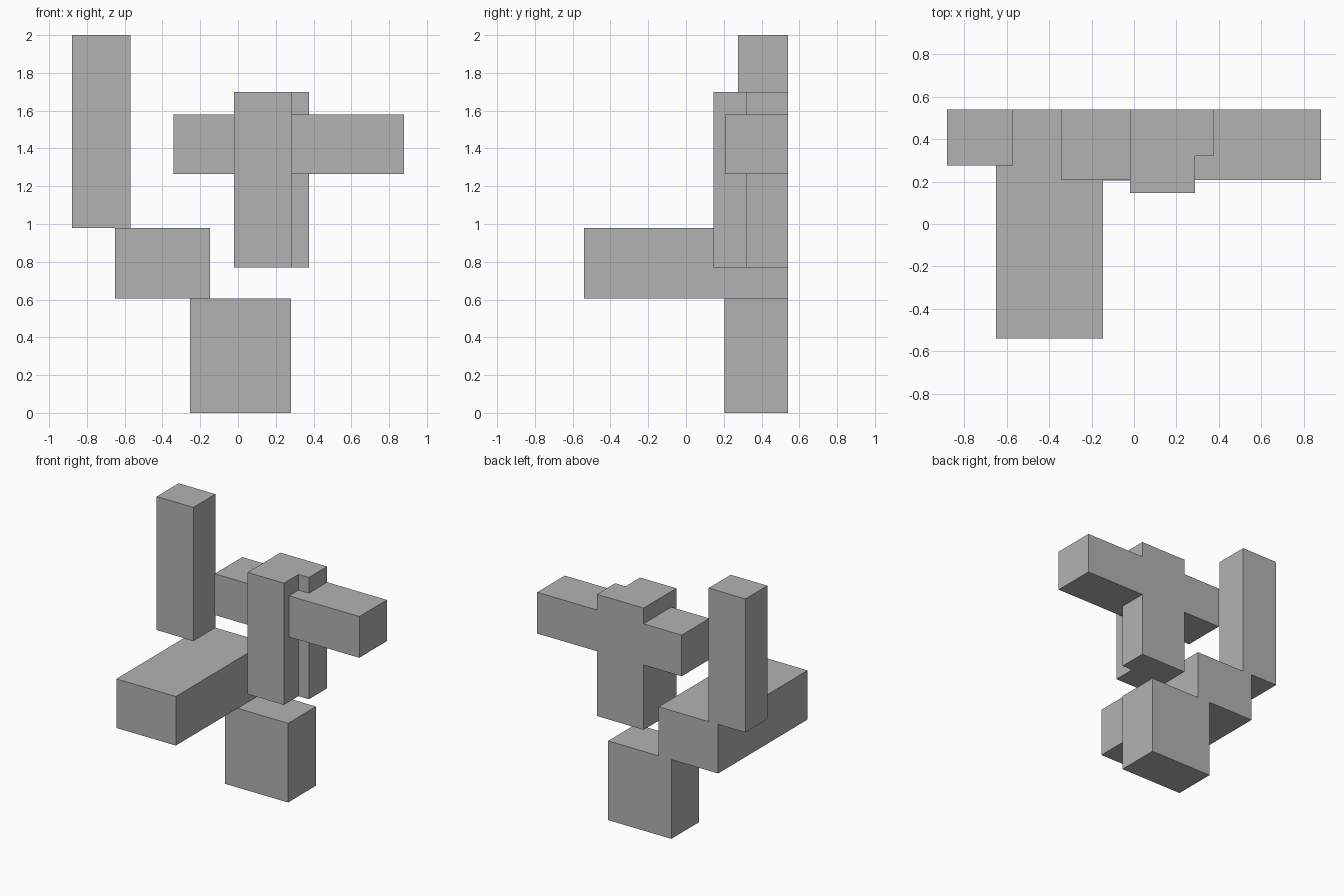
import bpy
import bmesh

cube = bpy.data.objects.get("Cube")
if cube:
    bpy.data.objects.remove(cube, do_unlink=True)

# One plain grey for everything
grey = bpy.data.materials.new("plain grey")
grey.use_nodes = True
colour = (0.45, 0.45, 0.45, 1)
grey.diffuse_color = colour
grey.node_tree.nodes["Principled BSDF"].inputs["Base Color"].default_value = colour

BACK = 0.54  # every block is flush with this back plane


def prism(name, outline, low, high):
    """Extrude a plan outline upward from low to high."""
    bm = bmesh.new()
    base = bm.faces.new([bm.verts.new((x, y, low)) for x, y in outline])
    top = bmesh.ops.extrude_face_region(bm, geom=[base])["geom"]
    verts = [v for v in top if isinstance(v, bmesh.types.BMVert)]
    bmesh.ops.translate(bm, verts=verts, vec=(0, 0, high - low))
    bmesh.ops.recalc_face_normals(bm, faces=bm.faces)
    mesh = bpy.data.meshes.new(name)
    bm.to_mesh(mesh)
    bm.free()
    mesh.materials.append(grey)
    obj = bpy.data.objects.new(name, mesh)
    bpy.context.collection.objects.link(obj)
    return obj


def block(name, left, right, front, low, high):
    """Rectangular block reaching from its front to the back plane."""
    outline = [(left, front), (right, front), (right, BACK), (left, BACK)]
    return prism(name, outline, low, high)


# Stack of blocks: base, long slab, tall post
block("base_block", -0.255, 0.28, 0.205, 0, 0.605)
block("long_slab", -0.65, -0.147, -0.54, 0.605, 0.98)
block("tall_post", -0.88, -0.57, 0.275, 0.98, 2.0)

# Floating column with a notch in its front corner
notch = [(0.287, 0.32), (0.375, 0.32)]
column = [(-0.02, 0.145), (0.287, 0.145)] + notch + [(0.375, BACK), (-0.02, BACK)]
prism("notched_column", column, 0.77, 1.70)

# Arms of the cross, the left one filling the notch
block("right_arm", -0.342, -0.02, 0.207, 1.265, 1.58)
arm = [(0.287, 0.207), (0.88, 0.207), (0.88, BACK), (0.375, BACK)] + notch[::-1]
prism("left_arm", arm, 1.265, 1.58)
